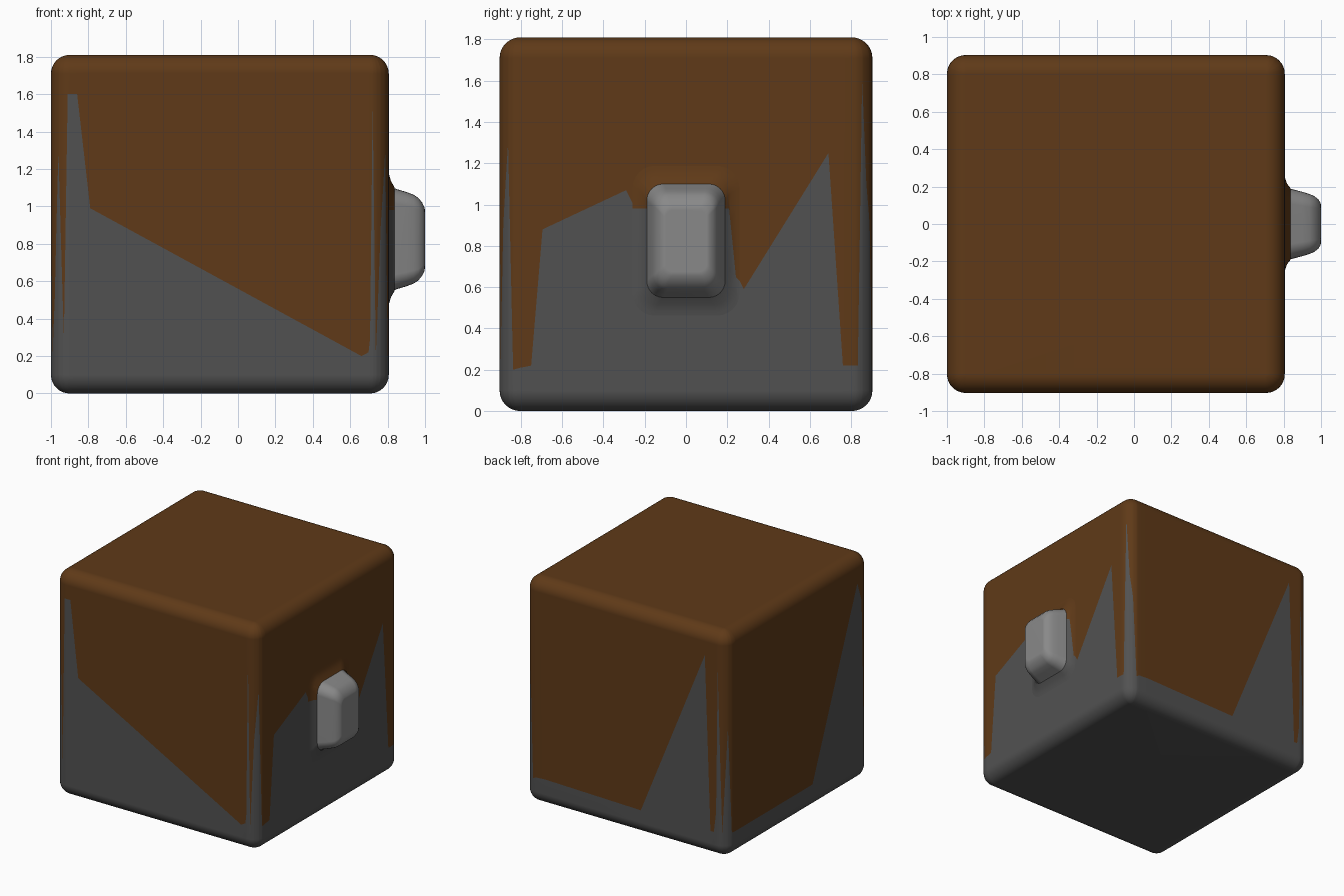
import bpy, bmesh, math
from mathutils import Vector

if "Cube" in bpy.data.objects:
    bpy.data.objects.remove(bpy.data.objects["Cube"])

R, CORE, CX, H = 0.1, 0.803, -0.097, 1.81   # edge radius, flat half width, centre x, height


def material(name, rgb):
    m = bpy.data.materials.new(name)
    m.diffuse_color = (*rgb, 1)
    m.use_nodes = True
    m.node_tree.nodes["Principled BSDF"].inputs["Base Color"].default_value = m.diffuse_color
    return m


def finish(name, bm, *mats):
    bmesh.ops.remove_doubles(bm, verts=bm.verts, dist=1e-5)
    mesh = bpy.data.meshes.new(name)
    for m in mats:
        mesh.materials.append(m)
    bm.to_mesh(mesh)
    bm.free()
    ob = bpy.data.objects.new(name, mesh)
    bpy.context.collection.objects.link(ob)
    for p in mesh.polygons:
        p.use_smooth = True
    mod = ob.modifiers.new("weighted", 'WEIGHTED_NORMAL')
    mod.keep_sharp = True
    return ob


def loft(rings):
    """Skin a list of closed rings."""
    bm = bmesh.new()
    loops = [[bm.verts.new(p) for p in ring] for ring in rings]
    n = len(loops[0])
    for a, b in zip(loops, loops[1:]):
        for i in range(n):
            j = (i + 1) % n
            bm.faces.new([a[i], a[j], b[j], b[i]])
    return bm


def cap(bm, test):
    bmesh.ops.remove_doubles(bm, verts=bm.verts, dist=1e-5)
    edges = [e for e in bm.edges if e.is_boundary and all(test(v.co) for v in e.verts)]
    bmesh.ops.holes_fill(bm, edges=edges, sides=0)
    bmesh.ops.recalc_face_normals(bm, faces=bm.faces)


# Drip line heights: each side (offset along side, z), then the corner after it (degrees, z)
sides = [
    [(-.763, 1.6), (-.693, .99), (.757, .2), (.795, .22)],                     # front
    [(-.80, .21), (-.75, .22), (-.695, .88), (-.29, 1.07), (-.25, .99), (-.19, .98),
     (.21, .97), (.24, .67), (.28, .59), (.69, 1.25), (.76, .22)],             # right
    [(-.717, .22), (.133, .2), (.703, 1.6), (.753, .2), (.783, .2)],           # back
    [(-.8, .2), (.18, .2), (.75, 1.6)],                                        # left
]
corners = [
    [(8, 1.55), (18, .2), (35, .9), (54, 1.3), (70, .2)],
    [(17, .22), (30, 1.6), (45, 1.1), (60, .9), (76, .2)],
    [(8, 1.5), (28, .2), (52, 1.05), (70, .2)],
    [(24, .2), (37, .5), (53, 1.3), (72, .3), (84, 1.6)],
]
ctrl = []
for k in range(4):
    ctrl += [(2 * k + (t + CORE) / (2 * CORE), z) for t, z in sides[k]]
    ctrl += [(2 * k + 1 + d / 90, z) for d, z in corners[k]]


def drip(s):
    pts = [(ctrl[-1][0] - 8, ctrl[-1][1])] + ctrl + [(ctrl[0][0] + 8, ctrl[0][1])]
    for (a, za), (b, zb) in zip(pts, pts[1:]):
        if a <= s <= b:
            return za + (zb - za) * (s - a) / (b - a)


def place(s):
    """Core point and outward direction for perimeter position s."""
    k, f = int(s // 2), s % 2
    ang = math.radians(-90 + 90 * k + 90 * max(0, f - 1))
    t = -CORE + 2 * CORE * min(f, 1)
    a = math.radians(90 * k)
    core = Vector((CX + t * math.cos(a) + CORE * math.sin(a),
                   t * math.sin(a) - CORE * math.cos(a), 0))
    return core, Vector((math.cos(ang), math.sin(ang), 0))


grid = [2 * k + 1 + i / 8 for k in range(4) for i in range(9)]
samples = sorted({round(s % 8, 5) for s in grid + [c[0] for c in ctrl]})
spots = [(*place(s), drip(s)) for s in samples]


def ring(phi, zc):
    p = math.radians(phi)
    return [c + d * R * math.cos(p) + Vector((0, 0, zc + R * math.sin(p))) for c, d, _ in spots]


edge = [c + d * R + Vector((0, 0, z)) for c, d, z in spots]
steps = [i * 11.25 for i in range(9)]
brown = material("brown", (.115, .042, .009))
dark = material("dark_grey", (.083, .083, .083))
grey = material("mid_grey", (.25, .25, .25))

# Brown coating over the top with a jagged dripping edge
bm = loft([edge] + [ring(a, H - R) for a in steps])
cap(bm, lambda v: v.z > H - 1e-4)
finish("coating", bm, brown)

# Dark lower block under the coating
bm = loft([ring(-a, R) for a in reversed(steps)] + [edge])
cap(bm, lambda v: v.z < 1e-4)
finish("block", bm, dark)


def round_rect(x, hy, hz, r):
    pts = []
    for q in range(4):
        sy, sz = (1, -1, -1, 1)[q], (1, 1, -1, -1)[q]
        for i in range(7):
            a = math.radians(90 * q + 15 * i)
            pts.append((x, sy * (hy - r) + r * math.cos(a), .825 + sz * (hz - r) + r * math.sin(a)))
    return pts


# Nub on the right side
bm = loft([round_rect(*p) for p in (
    (.83, .19, .275, .08), (.85, .185, .267, .08), (.90, .172, .252, .075), (.94, .16, .237, .07),
    (.965, .148, .22, .06), (.985, .133, .195, .05), (.997, .113, .17, .045), (1.0, .10, .15, .04))])
cap(bm, lambda v: v.x > .9999)
finish("nub", bm, grey)

# Flared collar round the nub, coated above the drip line
bm = loft([round_rect(*p) for p in (
    (.803, .28, .39, .12), (.808, .245, .345, .10), (.818, .215, .31, .08), (.838, .19, .275, .08))])
cuts = [((0, 0, .98), (0, 0, 1)), ((0, .21, .97), (0, 1, .1)), ((0, .24, .65), (0, 1, 1))]
for co, no in cuts:
    bmesh.ops.bisect_plane(bm, geom=bm.verts[:] + bm.edges[:] + bm.faces[:], plane_co=co, plane_no=no)
for f in bm.faces:
    top, side, low = [(f.calc_center_median() - Vector(co)).dot(Vector(no)) > 0 for co, no in cuts]
    f.material_index = 0 if top or (side and low) else 1
finish("collar", bm, brown, dark)
